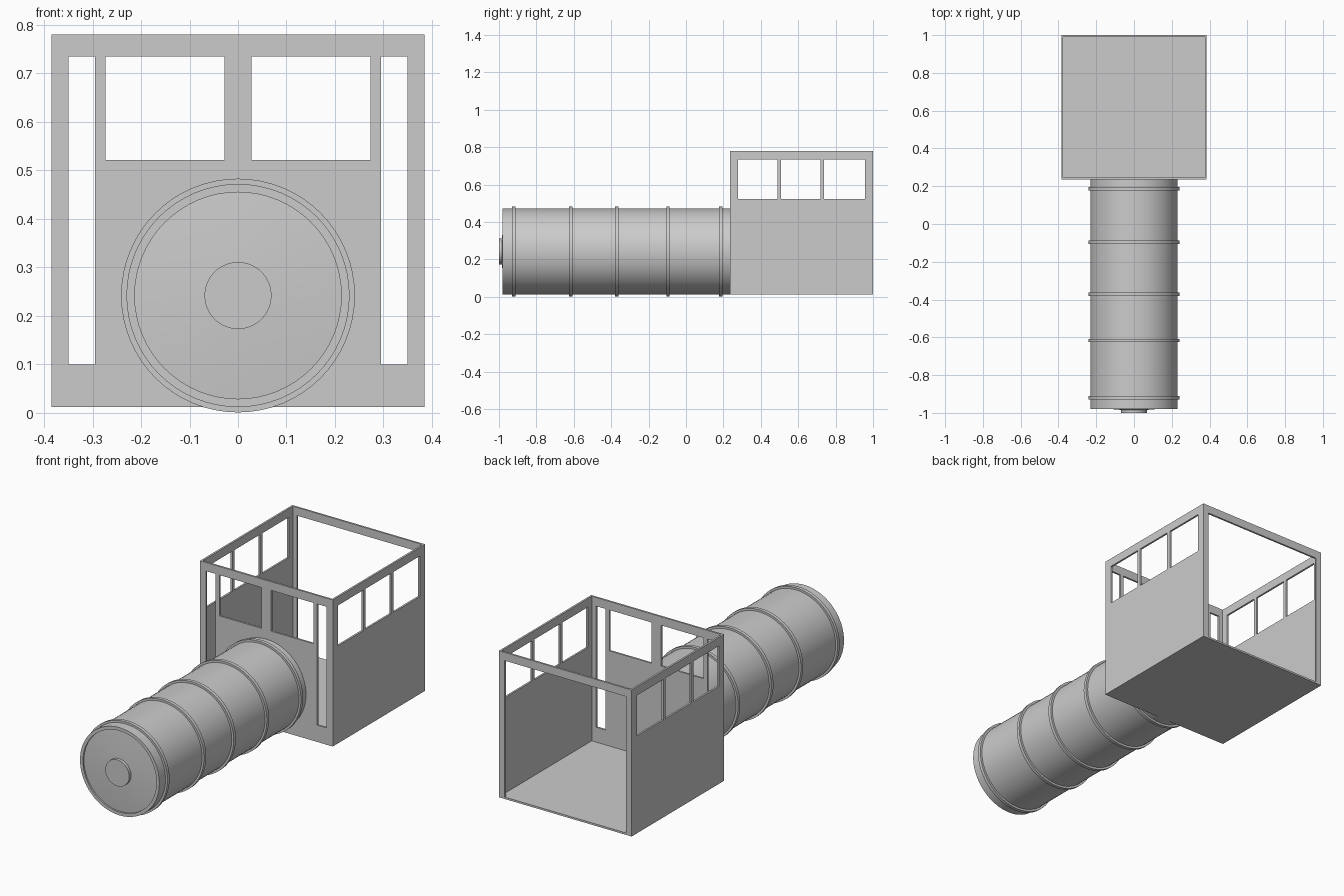
import bpy, bmesh, math

if "Cube" in bpy.data.objects:
    bpy.data.objects.remove(bpy.data.objects["Cube"])

grey = bpy.data.materials.new("plain grey")
grey.diffuse_color = (0.6, 0.6, 0.6, 1)
grey.use_nodes = True
grey.node_tree.nodes["Principled BSDF"].inputs["Base Color"].default_value = grey.diffuse_color

X, Y0, Y1, Z0, Z1 = 0.385, 0.235, 1.0, 0.012, 0.78   # cab limits
T = 0.01                                             # wall thickness
AXIS_Z = 0.242                                       # boiler centre height


def finish(name, bm):
    bmesh.ops.recalc_face_normals(bm, faces=bm.faces[:])
    mesh = bpy.data.meshes.new(name)
    bm.to_mesh(mesh)
    bm.free()
    mesh.materials.append(grey)
    ob = bpy.data.objects.new(name, mesh)
    bpy.context.collection.objects.link(ob)
    return ob


def panel(name, rect, holes, place, depth):
    """Flat panel in (u, z) with rectangular holes, pushed out by depth."""
    rects = [rect] + holes
    us = sorted({v for r in rects for v in r[0:2]})
    zs = sorted({v for r in rects for v in r[2:4]})
    bm = bmesh.new()
    grid = {(u, z): bm.verts.new(place(u, z)) for u in us for z in zs}
    for u0, u1 in zip(us, us[1:]):
        for z0, z1 in zip(zs, zs[1:]):
            cu, cz = (u0 + u1) / 2, (z0 + z1) / 2
            if any(h[0] < cu < h[1] and h[2] < cz < h[3] for h in holes):
                continue
            bm.faces.new([grid[p] for p in ((u0, z0), (u1, z0), (u1, z1), (u0, z1))])
    bmesh.ops.delete(bm, geom=[v for v in bm.verts if not v.link_faces], context='VERTS')
    ext = bmesh.ops.extrude_face_region(bm, geom=bm.faces[:], use_keep_orig=True)
    moved = [g for g in ext["geom"] if isinstance(g, bmesh.types.BMVert)]
    bmesh.ops.translate(bm, verts=moved, vec=depth)
    return finish(name, bm)


def lathe(name, profile, closed=False, n=64):
    """Turn an (r, y) profile around the boiler axis."""
    bm = bmesh.new()
    rings = []
    for r, y in profile:
        if r == 0:
            rings.append([bm.verts.new((0, y, AXIS_Z))] * n)
        else:
            rings.append([bm.verts.new((r * math.sin(2 * math.pi * i / n), y,
                                        AXIS_Z + r * math.cos(2 * math.pi * i / n)))
                          for i in range(n)])
    pairs = list(zip(rings, rings[1:]))
    if closed:
        pairs.append((rings[-1], rings[0]))
    for a, b in pairs:
        for i in range(n):
            j = (i + 1) % n
            bm.faces.new(list(dict.fromkeys((a[i], a[j], b[j], b[i]))))
    ob = finish(name, bm)
    bpy.ops.object.select_all(action='DESELECT')
    ob.select_set(True)
    bpy.context.view_layer.objects.active = ob
    bpy.ops.object.shade_smooth_by_angle(angle=math.radians(30))
    return ob


# Cab front wall: two windows and two tall slits
front_holes = []
for s in (-1, 1):
    for a, b, low in ((0.028, 0.273, 0.521), (0.295, 0.35, 0.1)):
        front_holes.append((*sorted((s * a, s * b)), low, 0.735))
panel("cab_front", (-X, X, Z0, Z1), front_holes, lambda u, z: (u, Y0, z), (0, T, 0))

# Cab side walls: three windows each
side_holes = [(a, b, 0.523, 0.735) for a, b in
              ((0.278, 0.488), (0.507, 0.718), (0.738, 0.957))]
for s, side in ((-1, "left"), (1, "right")):
    panel("cab_side_" + side, (Y0 + T, Y1 - T, Z0, Z1), side_holes,
          lambda u, z: (s * X, u, z), (-s * T, 0, 0))

# Open back frame: posts and top rail
panel("cab_back_frame", (-X, X, Z0, Z1), [(-0.352, 0.352, Z0, 0.737)],
      lambda u, z: (u, Y1, z), (0, -T, 0))

# Cab floor
panel("cab_floor", (-X + T, X - T, Y0 + T, Y1), [],
      lambda u, v: (u, v, Z0), (0, 0, T))

# Boiler barrel with raised front rim and shallow conical door
lathe("boiler", [(0.23, Y0), (0.23, -0.98), (0.213, -0.98), (0.213, -0.972),
                 (0.069, -0.984), (0, -0.984)])
lathe("door_knob", [(0.069, -0.98), (0.069, -1.0), (0, -1.0)])

# Boiler bands
for k, y in enumerate((-0.92, -0.617, -0.371, -0.096, 0.186)):
    lathe(f"boiler_band_{k + 1}", [(0.228, y - 0.009), (0.241, y - 0.009),
                                   (0.241, y + 0.009), (0.228, y + 0.009)], closed=True)
